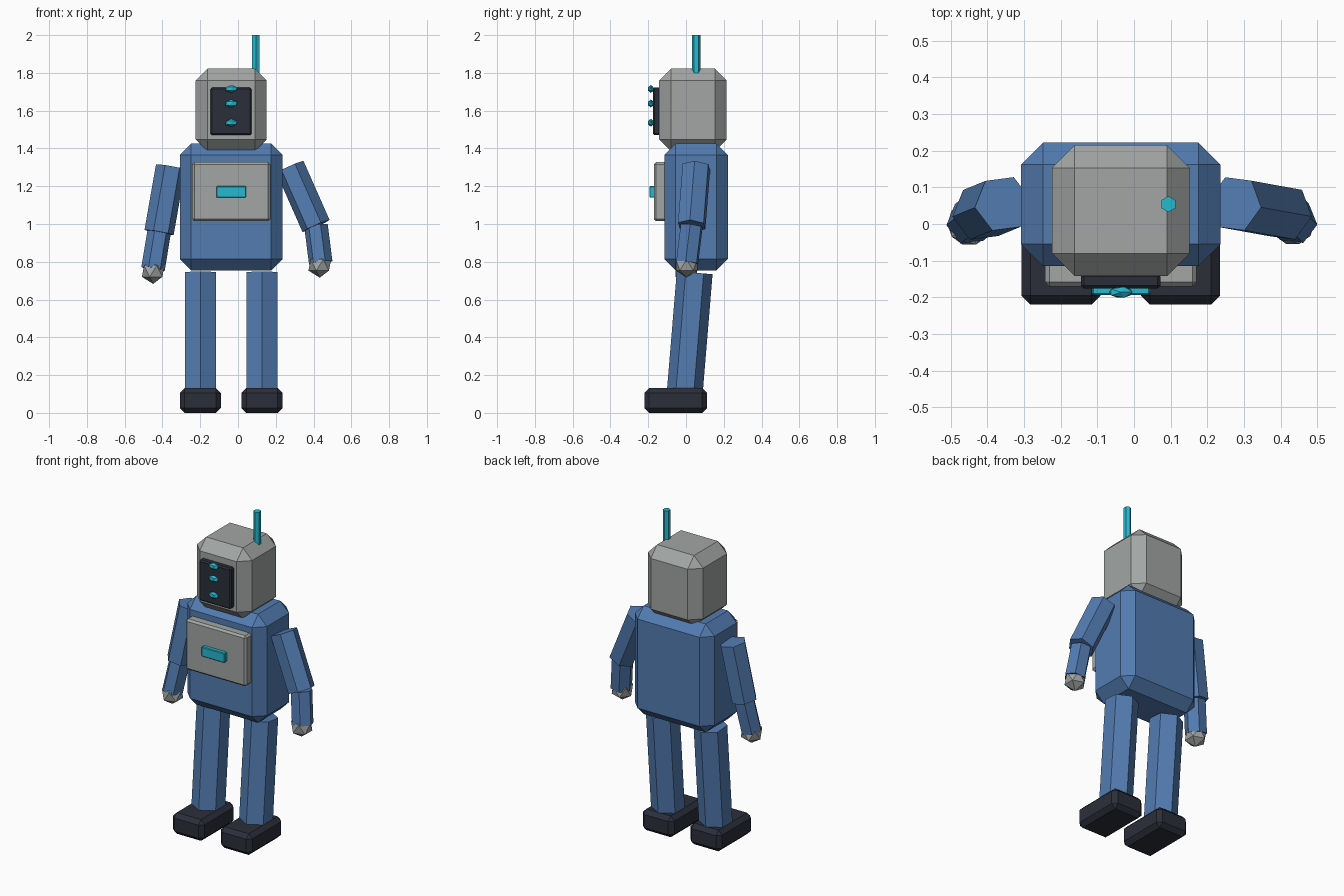
import bpy, bmesh, math
from mathutils import Vector, Matrix

cube = bpy.data.objects.get("Cube")
if cube:
    bpy.data.objects.remove(cube, do_unlink=True)


def material(name, rgb):
    m = bpy.data.materials.new(name)
    m.use_nodes = True
    m.diffuse_color = (*rgb, 1)
    m.node_tree.nodes["Principled BSDF"].inputs["Base Color"].default_value = (*rgb, 1)
    return m


BLUE = material("blue_paint", (0.085, 0.2, 0.44))
GREY = material("grey_metal", (0.36, 0.38, 0.37))
DARK = material("dark_rubber", (0.024, 0.028, 0.042))
TEAL = material("teal_light", (0.02, 0.48, 0.63))


def finish(name, bm, mat):
    bmesh.ops.recalc_face_normals(bm, faces=bm.faces)
    mesh = bpy.data.meshes.new(name)
    bm.to_mesh(mesh)
    bm.free()
    mesh.materials.append(mat)
    obj = bpy.data.objects.new(name, mesh)
    bpy.context.scene.collection.objects.link(obj)
    return obj


def box(name, low, high, chamfer, mat):
    """Box between two corners with single-cut chamfered edges."""
    low, high = Vector(low), Vector(high)
    bm = bmesh.new()
    bmesh.ops.create_cube(bm, size=1)
    bmesh.ops.scale(bm, vec=high - low, verts=bm.verts)
    bmesh.ops.translate(bm, vec=(low + high) / 2, verts=bm.verts)
    obj = finish(name, bm, mat)
    mod = obj.modifiers.new("chamfer", "BEVEL")
    mod.width = chamfer
    mod.segments = 1
    mod.limit_method = "NONE"
    return obj


def limb(name, start, end, radius, corner, mat):
    """Six-sided rod from start to end with one corner facing a direction."""
    start, end = Vector(start), Vector(end)
    axis = (start - end).normalized()
    corner = Vector(corner)
    u = (corner - axis * corner.dot(axis)).normalized()
    v = axis.cross(u)
    frame = Matrix((u, v, axis)).transposed().to_4x4()
    frame.translation = (start + end) / 2
    bm = bmesh.new()
    bmesh.ops.create_cone(bm, cap_ends=True, segments=6, radius1=radius,
                          radius2=radius, depth=(start - end).length)
    # Turn so that a corner lies exactly on the frame's first axis
    first = bm.verts[:][0].co
    turn = Matrix.Rotation(-math.atan2(first.y, first.x), 4, "Z")
    bmesh.ops.transform(bm, matrix=frame @ turn, verts=bm.verts)
    return finish(name, bm, mat)


def gem(name, centre, scale, mat):
    """Faceted twenty-sided ball."""
    bm = bmesh.new()
    bmesh.ops.create_icosphere(bm, subdivisions=1, radius=1)
    bmesh.ops.scale(bm, vec=scale, verts=bm.verts)
    bmesh.ops.translate(bm, vec=centre, verts=bm.verts)
    return finish(name, bm, mat)


MID = -0.036  # centre line of the body

# Torso, head and their panels
box("torso", (-0.308, -0.115, 0.755), (0.236, 0.222, 1.425), 0.06, BLUE)
box("head", (-0.224, -0.142, 1.385), (0.152, 0.215, 1.822), 0.062, GREY)
box("face_panel", (-0.145, -0.176, 1.47), (0.072, -0.135, 1.722), 0.008, DARK)
box("chest_panel", (-0.243, -0.17, 1.015), (0.171, -0.1, 1.328), 0.012, GREY)
box("chest_light", (-0.115, -0.194, 1.14), (0.043, -0.16, 1.2), 0.004, TEAL)

# Face lights and antenna
for i, z in enumerate((1.715, 1.638, 1.536)):
    gem(f"face_light_{i + 1}", (MID, -0.186, z), (0.036, 0.017, 0.021), TEAL)
limb("antenna", (0.094, 0.054, 2), (0.094, 0.054, 1.75), 0.022, (0, 1, 0), TEAL)

# Legs and feet
for side, s in (("left", 1), ("right", -1)):
    x = MID + s * 0.163
    limb(f"{side}_leg", (x, 0.046, 0.742), (x, -0.008, 0.09), 0.095, (0, 1, 0), BLUE)
    box(f"{side}_foot", (x - 0.108, -0.22, 0), (x + 0.108, 0.111, 0.131), 0.025, DARK)

# Arms, each posed a little differently: shoulder, elbow, wrist, hand centre
arms = (
    ("left", 1, (0.275, 0.055, 1.302), (0.413, 0.03, 0.99),
     (0.438, 0.006, 0.795), (0.433, 0.003, 0.783)),
    ("right", -1, (-0.357, 0.055, 1.302), (-0.418, 0.03, 0.955),
     (-0.45, 0.004, 0.762), (-0.449, 0.001, 0.75)),
)
for side, s, shoulder, elbow, wrist, palm in arms:
    outward = (s, -0.14, 0)
    limb(f"{side}_upper_arm", shoulder, elbow, 0.079, outward, BLUE)
    limb(f"{side}_forearm", elbow, wrist, 0.063, outward, BLUE)
    gem(f"{side}_hand", palm, (0.067, 0.067, 0.067), GREY)
